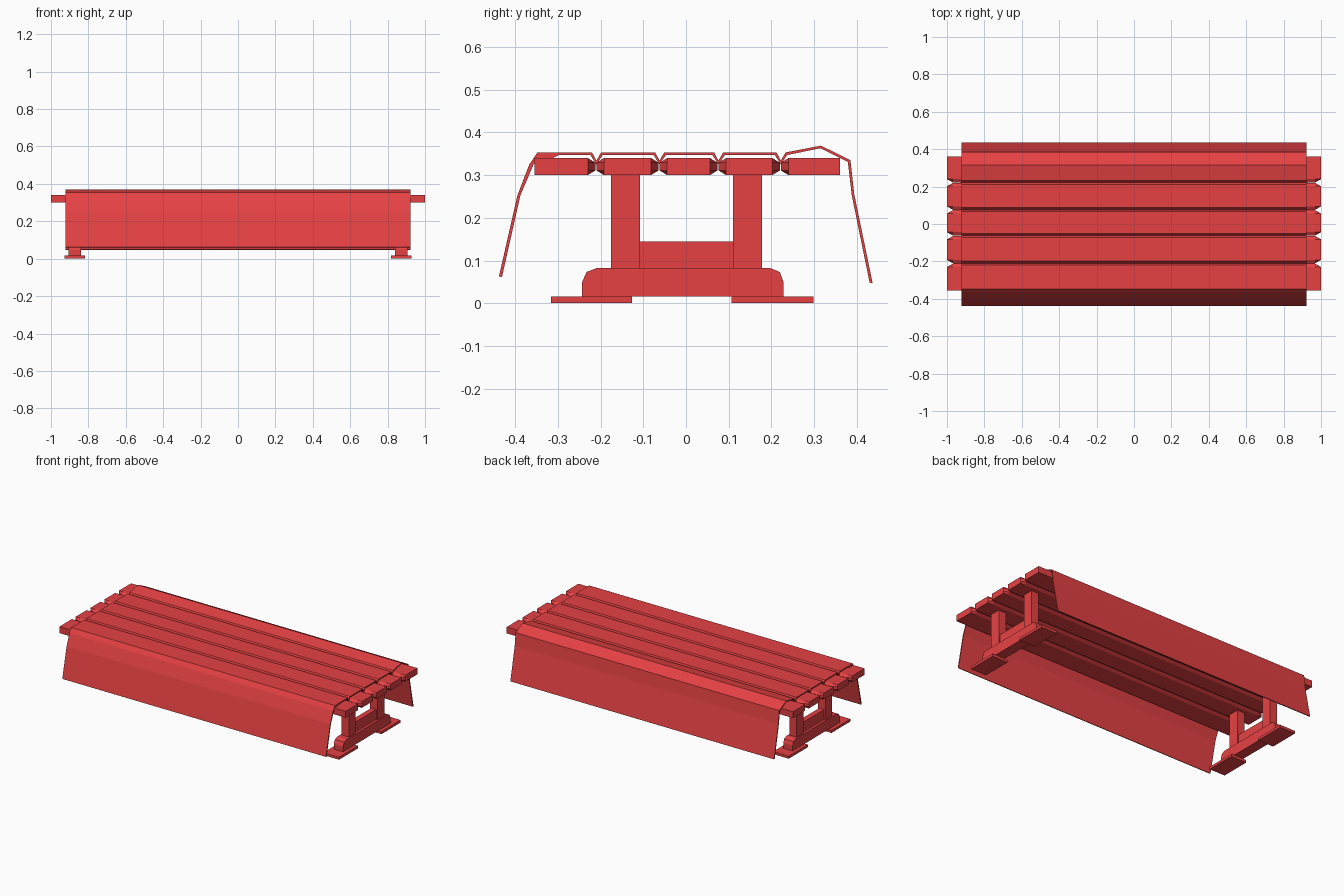
import bpy, bmesh

if "Cube" in bpy.data.objects:
    bpy.data.objects.remove(bpy.data.objects["Cube"])

red = bpy.data.materials.new("red_paint")
red.diffuse_color = (0.79, 0.053, 0.057, 1)
red.use_nodes = True
red.node_tree.nodes["Principled BSDF"].inputs["Base Color"].default_value = red.diffuse_color


def finish(name, bm):
    bmesh.ops.recalc_face_normals(bm, faces=bm.faces[:])
    me = bpy.data.meshes.new(name)
    bm.to_mesh(me)
    bm.free()
    me.materials.append(red)
    ob = bpy.data.objects.new(name, me)
    bpy.context.collection.objects.link(ob)
    return ob


def loft(name, sections):
    """Bridge matching (x, [(y, z)...]) sections and cap both ends."""
    bm = bmesh.new()
    rings = [[bm.verts.new((x, y, z)) for y, z in pts] for x, pts in sections]
    for a, b in zip(rings, rings[1:]):
        for i in range(len(a)):
            j = (i + 1) % len(a)
            bm.faces.new((a[i], a[j], b[j], b[i]))
    bm.faces.new(rings[0])
    bm.faces.new(rings[-1])
    return finish(name, bm)


def prism(name, x0, x1, pts):
    return loft(name, [(x0, pts), (x1, pts)])


def box(name, x0, x1, y0, y1, z0, z1):
    return prism(name, x0, x1, [(y0, z0), (y1, z0), (y1, z1), (y0, z1)])


# Top planks: bevelled along the joints and clipped at the ends
joints = [-0.211, -0.063, 0.075, 0.221]
edges = [-0.355] + joints + [0.361]
for i, (a, b) in enumerate(zip(edges, edges[1:])):
    g = 0.001
    ca = 0.018 if i > 0 else 0.0
    cb = 0.018 if i < 4 else 0.0
    a, b = (a + g if ca else a), (b - g if cb else b)
    za, zb = (0.011 if ca else 0.003), (0.011 if cb else 0.003)
    body = [(a, 0.30 + za), (a + ca, 0.30), (b - cb, 0.30), (b, 0.30 + zb),
            (b, 0.34 - zb), (b - cb, 0.34), (a + ca, 0.34), (a, 0.34 - za)]
    # end face is narrowed to the flat part of the plank
    end = [(min(max(y, a + ca), b - cb), z) for y, z in body]
    ob = loft(f"top_plank_{i + 1}",
              [(-1, end), (-0.968, body), (0.968, body), (1, end)])
    bm = bmesh.new()
    bm.from_mesh(ob.data)
    bmesh.ops.remove_doubles(bm, verts=bm.verts[:], dist=1e-5)
    bmesh.ops.dissolve_limit(bm, angle_limit=0.01, verts=bm.verts[:], edges=bm.edges[:])
    bm.to_mesh(ob.data)
    bm.free()

# Cloth draped over the top, dipping into each joint
outer = [(-0.438, 0.063), (-0.395, 0.252), (-0.367, 0.325), (-0.348, 0.353)]
inner = [(-0.431, 0.061), (-0.388, 0.252), (-0.357, 0.325), (-0.345, 0.34),
         (-0.312, 0.34), (-0.298, 0.347)]
for y in joints:
    outer += [(y - 0.009, 0.353), (y + 0.001, 0.334), (y + 0.012, 0.353)]
    inner += [(y - 0.013, 0.347), (y + 0.001, 0.325), (y + 0.016, 0.347)]
outer += [(0.316, 0.369), (0.385, 0.335), (0.394, 0.255), (0.437, 0.047)]
inner += [(0.315, 0.363), (0.379, 0.331), (0.388, 0.254), (0.430, 0.048)]
prism("table_cloth", -0.921, 0.921, outer + inner[::-1])

# Trestle legs at both ends
base = [(-0.243, 0.016), (-0.243, 0.05), (-0.233, 0.073), (-0.21, 0.082),
        (0.198, 0.082), (0.22, 0.073), (0.228, 0.05), (0.228, 0.016)]


def leg_box(name, s, x0, x1, *yz):
    a, b = sorted((s * x0, s * x1))
    box(name, a, b, *yz)


for side, s in (("left", -1), ("right", 1)):
    x0, x1 = sorted((s * 0.84, s * 0.905))
    prism(f"{side}_leg_base", x0, x1, base)
    leg_box(f"{side}_front_post", s, 0.846, 0.898, -0.176, -0.108, 0.082, 0.30)
    leg_box(f"{side}_back_post", s, 0.846, 0.898, 0.11, 0.178, 0.082, 0.30)
    leg_box(f"{side}_cross_rail", s, 0.855, 0.889, -0.108, 0.11, 0.082, 0.145)
    leg_box(f"{side}_front_foot", s, 0.818, 0.927, -0.316, -0.127, 0, 0.016)
    leg_box(f"{side}_back_foot", s, 0.818, 0.927, 0.107, 0.299, 0, 0.016)
